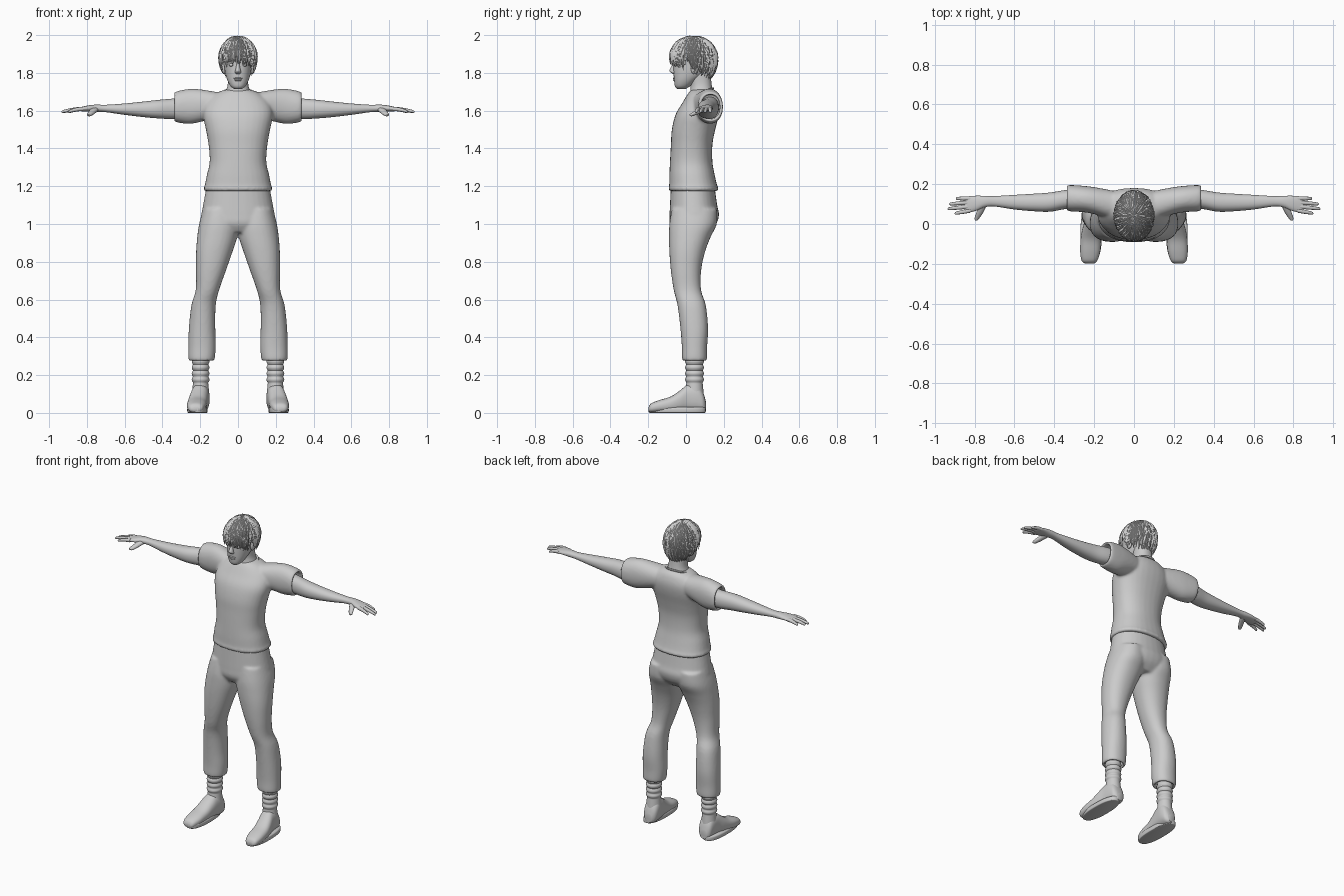
import bpy, bmesh, math, random
from mathutils import Vector

cube = bpy.data.objects.get("Cube")
if cube:
    bpy.data.objects.remove(cube, do_unlink=True)

grey = bpy.data.materials.new("plain_grey")
grey.use_nodes = True
COLOR = (0.6, 0.6, 0.6, 1)
grey.diffuse_color = COLOR
grey.node_tree.nodes["Principled BSDF"].inputs["Base Color"].default_value = COLOR


def finish(name, bm, voxel=None):
    """Turn a bmesh into a smooth shaded object, optionally fused by voxels."""
    bmesh.ops.recalc_face_normals(bm, faces=bm.faces[:])
    mesh = bpy.data.meshes.new(name)
    bm.to_mesh(mesh)
    bm.free()
    mesh.materials.append(grey)
    for poly in mesh.polygons:
        poly.use_smooth = True
    mesh.set_sharp_from_angle(angle=math.radians(45))
    obj = bpy.data.objects.new(name, mesh)
    bpy.context.collection.objects.link(obj)
    if voxel:
        fuse = obj.modifiers.new("fuse", 'REMESH')
        fuse.mode = 'VOXEL'
        fuse.voxel_size = voxel
        fuse.use_smooth_shade = True
        soften = obj.modifiers.new("soften", 'SMOOTH')
        soften.factor = 0.5
        soften.iterations = 6
    return obj


def spline(rings, steps):
    """Catmull-Rom interpolation through a list of tuples."""
    out = []
    for i in range(len(rings) - 1):
        p, q, r, s = (rings[max(0, min(len(rings) - 1, i + k))] for k in (-1, 0, 1, 2))
        for j in range(steps):
            t = j / steps
            out.append([b + t * (c - a + t * (2 * a - 5 * b + 4 * c - d
                        + t * (3 * (b - c) + d - a))) / 2
                        for a, b, c, d in zip(p, q, r, s)])
    return out + [list(rings[-1])]


def loft(bm, rings, axis='z', side=1, power=2.2, sides=32, steps=4):
    """Skin rounded sections given as (position, low_a, high_a, low_b, high_b)."""
    loops = []
    for t, a0, a1, b0, b1 in spline(rings, steps):
        loop = []
        for k in range(sides):
            c, s = math.cos(math.tau * k / sides), math.sin(math.tau * k / sides)
            u = math.copysign(abs(c) ** (2 / power), c)
            v = math.copysign(abs(s) ** (2 / power), s)
            a, b = (a0 + a1 + u * (a1 - a0)) / 2, (b0 + b1 + v * (b1 - b0)) / 2
            x, y, z = {'x': (t, a, b), 'y': (a, t, b), 'z': (a, b, t)}[axis]
            loop.append(bm.verts.new((x * side, y, z)))
        loops.append(loop)
    skin(bm, loops)


def skin(bm, loops):
    n = len(loops[0])
    for low, high in zip(loops, loops[1:]):
        for k in range(n):
            bm.faces.new((low[k], low[(k + 1) % n], high[(k + 1) % n], high[k]))
    bm.faces.new(loops[0])
    bm.faces.new(loops[-1])


def centred(rings):
    """Expand (z, half_width, front, back) into full sections."""
    return [(z, -w, w, f, b) for z, w, f, b in rings]


def part(name, rings, **options):
    bm = bmesh.new()
    loft(bm, rings, **options)
    return finish(name, bm)


def blob(name, location, size):
    bm = bmesh.new()
    bmesh.ops.create_uvsphere(bm, u_segments=20, v_segments=12, radius=1)
    bmesh.ops.scale(bm, vec=size, verts=bm.verts)
    bmesh.ops.translate(bm, vec=location, verts=bm.verts)
    return finish(name, bm)


SIDES = (("left", 1), ("right", -1))

# Shirt: torso fused with two hollow sleeves
torso = centred([(1.175, .176, -.087, .167), (1.188, .183, -.093, .173), (1.205, .176, -.089, .165),
                 (1.26, .165, -.088, .152), (1.33, .15, -.085, .14), (1.42, .156, -.08, .14),
                 (1.5, .17, -.075, .155), (1.58, .185, -.055, .175), (1.64, .17, -.02, .18),
                 (1.69, .12, .01, .165), (1.712, .065, .03, .14)])
sleeve = [(.04, .03, .15, 1.57, 1.69), (.12, .03, .17, 1.56, 1.7), (.2, .05, .185, 1.54, 1.713),
          (.26, .06, .192, 1.53, 1.715), (.33, .065, .195, 1.54, 1.7),
          (.33, .08, .18, 1.555, 1.685), (.25, .08, .18, 1.555, 1.69)]
bm = bmesh.new()
loft(bm, torso, power=2.3)
for _, s in SIDES:
    loft(bm, sleeve, 'x', s)
finish("shirt", bm, .008)

# Collar edge
bm = bmesh.new()
loops = []
for i in range(48):
    a = math.tau * i / 48
    centre = Vector((.078 * math.cos(a), .075 + .068 * math.sin(a), 1.694 + .024 * math.sin(a)))
    out = Vector((math.cos(a), math.sin(a), 0))
    loops.append([bm.verts.new(centre + .006 * (out * math.cos(b) + Vector((0, 0, math.sin(b)))))
                  for b in (math.tau * k / 8 for k in range(8))])
for low, high in zip(loops, loops[1:] + loops[:1]):
    for k in range(8):
        bm.faces.new((low[k], low[(k + 1) % 8], high[(k + 1) % 8], high[k]))
finish("collar", bm)

# Trousers: pelvis fused with two open legs
pelvis = centred([(1.21, .165, -.08, .15), (1.1, .185, -.085, .165), (1.05, .194, -.087, .175),
                  (1.0, .19, -.086, .16), (.955, .14, -.06, .12)])
leg = [(1.08, .01, .185, -.075, .165), (1.0, -.005, .206, -.088, .163), (.93, .004, .216, -.09, .13),
       (.85, .03, .222, -.088, .1), (.75, .065, .222, -.08, .08), (.65, .1, .224, -.065, .08),
       (.57, .118, .247, -.045, .105), (.45, .12, .26, -.03, .117), (.35, .118, .263, -.022, .112),
       (.28, .125, .262, -.02, .11), (.28, .14, .247, -.005, .095), (.34, .14, .247, -.005, .095)]
bm = bmesh.new()
loft(bm, pelvis)
for _, s in SIDES:
    loft(bm, leg, side=s)
finish("trousers", bm, .008)

# Arms, hands, socks and shoes
arm = [(.22, .08, .175, 1.57, 1.675), (.33, .077, .172, 1.556, 1.665), (.42, .062, .158, 1.559, 1.657),
       (.5, .064, .152, 1.566, 1.648), (.6, .073, .146, 1.578, 1.638), (.7, .088, .14, 1.592, 1.631),
       (.75, .084, .141, 1.594, 1.632), (.79, .067, .142, 1.596, 1.628), (.83, .058, .139, 1.597, 1.62),
       (.85, .062, .134, 1.602, 1.615)]
thumb = [(.1, .735, .775, 1.595, 1.625), (.06, .755, .79, 1.58, 1.605),
         (.03, .775, .8, 1.57, 1.588), (.018, .787, .797, 1.575, 1.581)]
fingers = {"index": (.068, .053, .9), "middle": (.089, .076, .935),
           "ring": (.109, .1, .928), "little": (.128, .128, .893)}
shoe = [(-.198, .2, .245, .01, .03), (-.185, .185, .262, .002, .05), (-.14, .17, .27, .002, .068),
        (-.08, .165, .268, .002, .087), (-.03, .16, .26, .002, .12), (.01, .155, .25, .002, .15),
        (.06, .15, .245, .002, .15), (.09, .157, .238, .002, .11), (.105, .175, .22, .01, .06)]
sole = [(0, .166, .262, -.19, .098), (.004, .162, .268, -.197, .104),
        (.024, .162, .268, -.198, .104), (.03, .17, .26, -.19, .098)]
sock = []
for i in range(40):
    z = .1 + i * .005
    r = .04 + (.007 * abs(math.sin((z - .16) * math.pi / .032)) if z > .16 else (.16 - z) * .1)
    sock.append((z, .198 - r, .198 + r, .045 - r - .003, .045 + r + .003))

for label, s in SIDES:
    part(label + "_arm", arm, axis='x', side=s)
    part(label + "_thumb", thumb, axis='y', side=s, sides=16)
    for finger, (y0, y1, tip) in fingers.items():
        rings = []
        for t, r in ((0, .011), (.35, .0105), (.7, .009), (.94, .007), (1, .002)):
            x, y, z = .82 + t * (tip - .82), y0 + t * (y1 - y0), 1.609 - .016 * t * t
            rings.append((x, y - r, y + r, z - r, z + r))
        part(f"{label}_{finger}_finger", rings, axis='x', side=s, sides=12)
    part(label + "_sock", sock, side=s, steps=1, power=2)
    part(label + "_shoe", shoe, axis='y', side=s, power=2.4)
    part(label + "_sole", sole, side=s, power=2.4)

# Neck and head
part("neck", centred([(1.655, .085, .02, .15), (1.7, .066, .022, .142), (1.735, .055, .025, .136),
                      (1.78, .053, .02, .132), (1.83, .055, .02, .13)]))
part("head", centred([(1.714, .018, -.045, -.005), (1.728, .038, -.058, .02), (1.76, .056, -.063, .06),
                      (1.8, .068, -.066, .11), (1.85, .075, -.067, .138), (1.9, .08, -.07, .145),
                      (1.95, .07, -.05, .13), (1.978, .045, -.01, .1)]))

# Face
part("nose", centred([(1.872, .008, -.068, -.05), (1.84, .009, -.075, -.05), (1.814, .014, -.088, -.05),
                      (1.803, .017, -.082, -.05), (1.795, .012, -.07, -.05)]), sides=16, power=2)
blob("upper_lip", (0, -.061, 1.771), (.023, .009, .005))
blob("lower_lip", (0, -.06, 1.762), (.02, .009, .006))
for label, s in SIDES:
    blob(label + "_eye", (s * .034, -.053, 1.842), (.015, .011, .008))
    blob(label + "_eyebrow", (s * .035, -.056, 1.862), (.019, .009, .005))
    blob(label + "_ear", (s * .074, .045, 1.825), (.012, .02, .032))

# Hair: under layer and tapered locks falling from the crown
blob("hair_base", (0, .04, 1.905), (.092, .117, .083))
random.seed(4)
bm = bmesh.new()
for i in range(520):
    turn = random.uniform(0, math.tau)
    back = math.sin(turn)
    limit = 115 + 17 * back + random.uniform(-7, 6)
    length = random.uniform(35, 58)
    start = (limit - length) * (1 if i % 3 == 0 else random.random())
    curl = random.uniform(-.25, .25)
    lift = random.uniform(.0, .035)
    width = random.uniform(.007, .012)
    loops = []
    for k in range(6):
        t = k / 5
        polar = math.radians(start + length * t)
        a = turn + curl * t
        aim = Vector((math.sin(polar) * math.cos(a), math.sin(polar) * math.sin(a), math.cos(polar)))
        reach = .965 + lift + .025 * math.sin(math.pi * t * .8)
        tall = .112 if aim.z > 0 else .16
        centre = Vector((0, .04, 1.88)) + reach * Vector((aim.x * .098, aim.y * .125, aim.z * tall))
        across = Vector((-math.sin(a), math.cos(a), 0))
        w = width * (1 - t) ** .6 * min(1, .5 + 2 * t) + .0006
        loops.append([bm.verts.new(centre + d) for d in
                      (across * w, aim * w * .7, -across * w, -aim * w * .7)])
    skin(bm, loops)
finish("hair_locks", bm)
